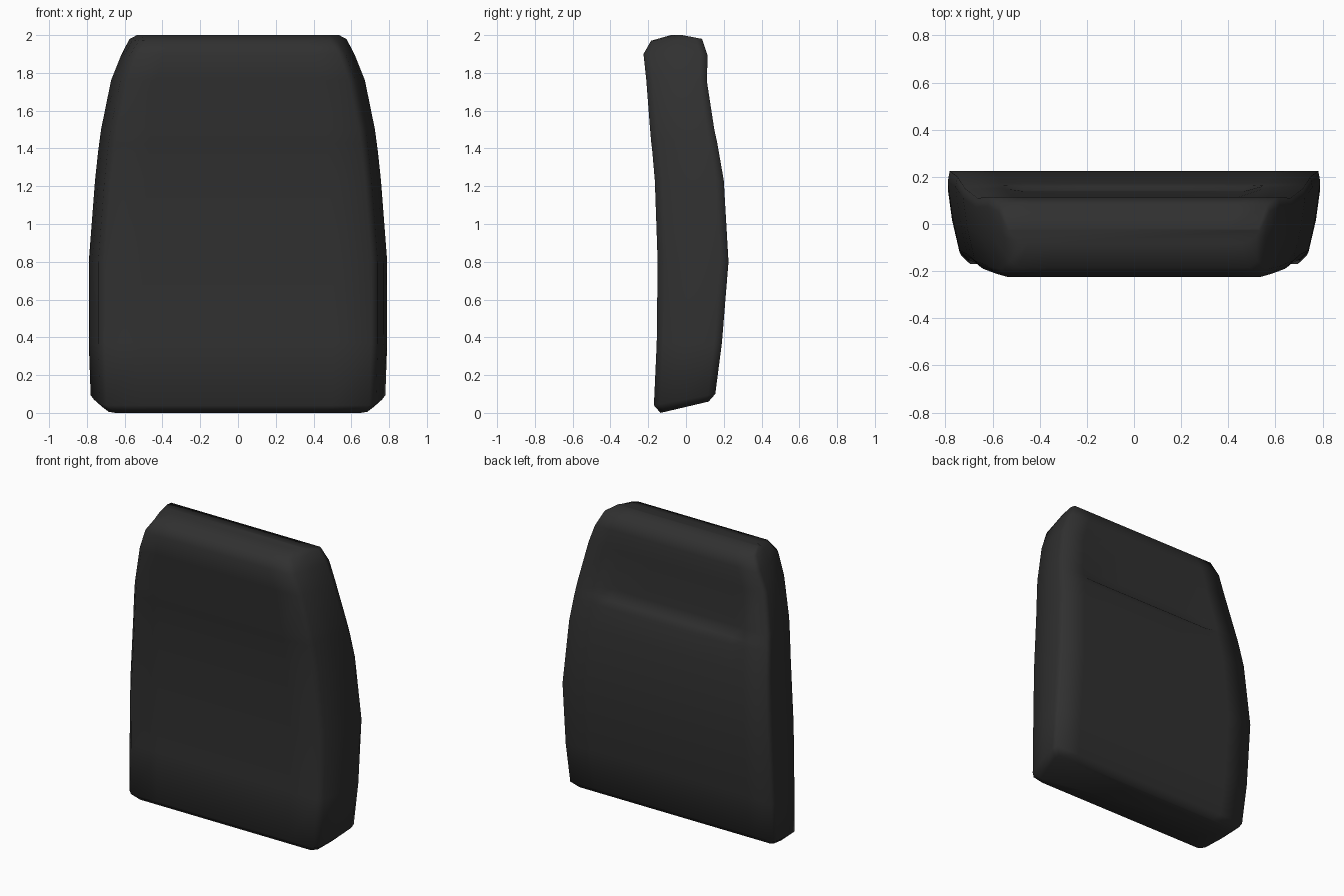
import bpy, bmesh

if "Cube" in bpy.data.objects:
    bpy.data.objects.remove(bpy.data.objects["Cube"])

mat = bpy.data.materials.new("charcoal fabric")
mat.diffuse_color = (0.03, 0.03, 0.03, 1)
mat.use_nodes = True
mat.node_tree.nodes["Principled BSDF"].inputs["Base Color"].default_value = mat.diffuse_color

# Levels of the cushion: front z, front y, back z, back y, half width, back crease depth
LEVELS = [
    (0.00, -0.135, 0.06, 0.12, 0.735, 0),
    (0.04, -0.170, 0.10, 0.155, 0.78, 0),
    (0.37, -0.155, 0.37, 0.19, 0.79, 0),
    (0.80, -0.150, 0.80, 0.225, 0.79, 0),
    (1.23, -0.165, 1.23, 0.20, 0.757, 0),
    (1.38, -0.178, 1.38, 0.174, 0.741, 0),
    (1.425, -0.183, 1.425, 0.166, 0.735, 0.006),
    (1.44, -0.185, 1.44, 0.163, 0.733, 0.02),
    (1.50, -0.190, 1.50, 0.150, 0.725, 0.012),
    (1.76, -0.210, 1.76, 0.11, 0.672, 0),
    (1.90, -0.225, 1.89, 0.115, 0.62, 0),
    (1.97, -0.185, 1.98, 0.085, 0.575, 0),
    (2.00, -0.080, 2.00, -0.02, 0.535, 0),
]
# Side outline, front to back: inset from half width, fraction of depth
SIDE = [(0.085, 0), (0.05, 0.1), (0.018, 0.5), (0, 0.88), (0.008, 1)]
BACK = [0.76, 0.64, 0.3]   # columns across the back, fraction of half width


def ring(level):
    zf, yf, zb, yb, w, crease = level
    mix = lambda x, t, d=0: (x, yf + (yb - yf) * t - d, zf + (zb - zf) * t)
    half = [mix(w * 0.3, 0), mix(w * 0.64, 0)]
    half += [mix(w - a, t) for a, t in SIDE]
    half += [mix(w * f, 1, crease if f < 0.7 else 0) for f in BACK]
    return half + [(-x, y, z) for x, y, z in reversed(half)]


# Seat back cushion lofted through the levels
bm = bmesh.new()
rings = [[bm.verts.new(p) for p in ring(l)] for l in LEVELS]
n = len(rings[0])
for a, b in zip(rings, rings[1:]):
    for i in range(n):
        j = (i + 1) % n
        bm.faces.new((a[i], a[j], b[j], b[i]))
bm.faces.new(rings[0])
bm.faces.new(rings[-1])
bmesh.ops.recalc_face_normals(bm, faces=bm.faces)
for f in bm.faces:
    f.smooth = True
mesh = bpy.data.meshes.new("seat_back_cushion")
bm.to_mesh(mesh)
bm.free()
mesh.materials.append(mat)
obj = bpy.data.objects.new("seat_back_cushion", mesh)
bpy.context.collection.objects.link(obj)
